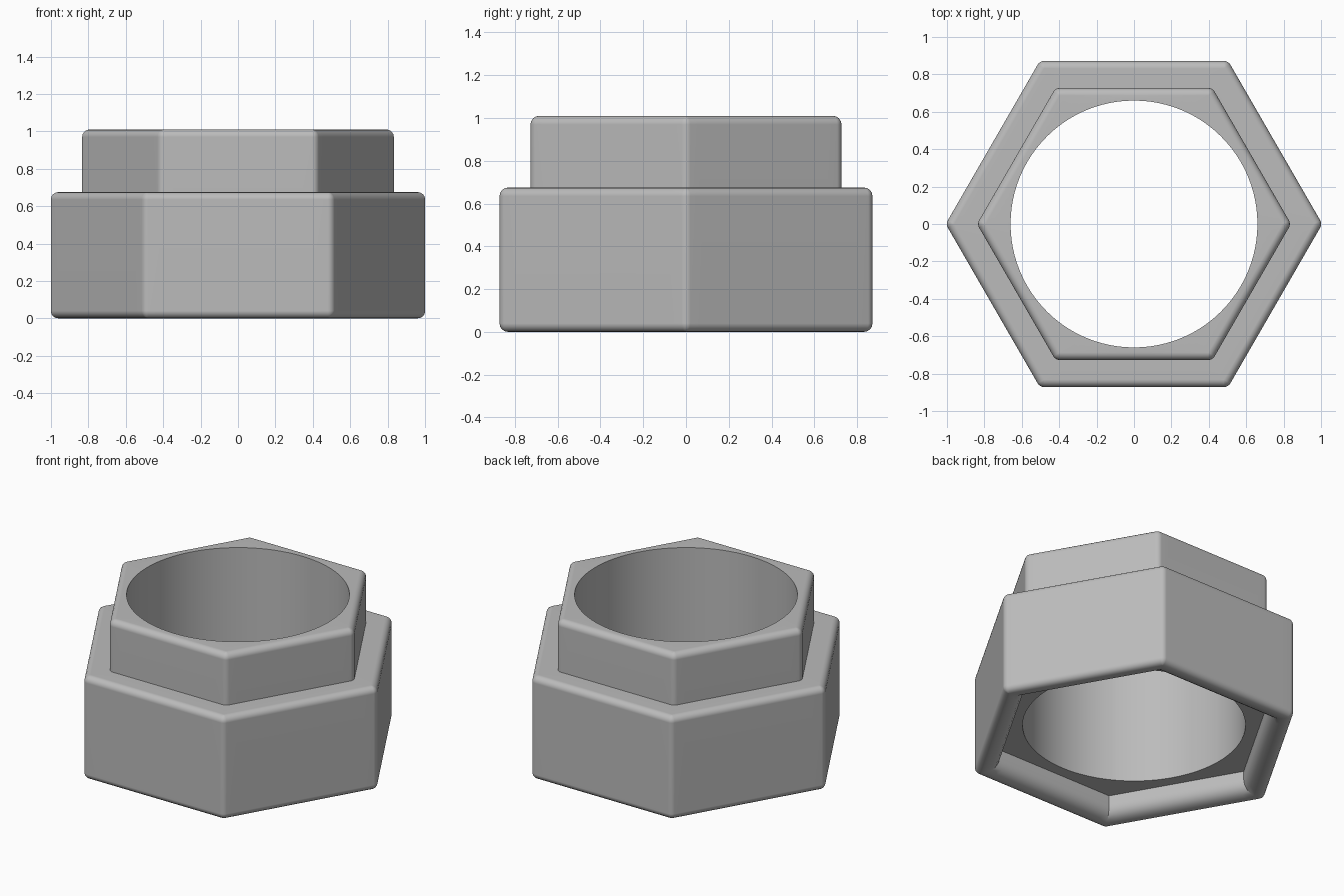
import bpy, bmesh
from math import sin, cos, tan, pi, radians

if "Cube" in bpy.data.objects:
    bpy.data.objects.remove(bpy.data.objects["Cube"])

# Main sizes (apothem = centre to flat side)
BASE, COLLAR, RECESS, BORE = 0.872, 0.727, 0.735, 0.66
STEP_Z, TOP_Z, RECESS_Z = 0.675, 1.01, 0.14
EDGE, FLARE = 0.04, 0.08
ARC, SIDE, STEPS = 4, 16, 4

grey = bpy.data.materials.new("plain grey")
colour = (0.5, 0.5, 0.5, 1)
grey.diffuse_color = colour
grey.use_nodes = True
grey.node_tree.nodes["Principled BSDF"].inputs["Base Color"].default_value = colour


def hexagon(apothem, radius):
    """Hexagon outline with rounded corners and evenly divided sides."""
    arcs = []
    for k in range(6):
        a = k * pi / 3
        c = (apothem - radius) / cos(pi / 6)
        arcs.append([(c * cos(a) + radius * cos(a + t), c * sin(a) + radius * sin(a + t))
                     for t in (radians(60) * (i / ARC - 0.5) for i in range(ARC + 1))])
    points = []
    for k, arc in enumerate(arcs):
        (x0, y0), (x1, y1) = arc[-1], arcs[(k + 1) % 6][0]
        points += arc
        points += [(x0 + (x1 - x0) * i / SIDE, y0 + (y1 - y0) * i / SIDE) for i in range(1, SIDE)]
    return points


def circle(radius):
    """Circle divided to line up with the hexagons."""
    return [(x * radius / (x * x + y * y) ** 0.5, y * radius / (x * x + y * y) ** 0.5)
            for x, y in hexagon(BASE, EDGE)]


quarter = [pi / 2 * i / STEPS for i in range(STEPS + 1)]
rings = []


def rounded(apothem, z, up):
    """Quarter-round outer edge, from bottom face to wall or wall to top."""
    for t in quarter:
        inset = EDGE * (1 - (cos(t) if up else sin(t)))
        drop = EDGE * (1 - (sin(t) if up else cos(t)))
        rings.append((hexagon(apothem - inset, EDGE - inset), z - drop if up else z + drop))


# Recess under the base, flaring out to the rim
rings.append((circle(BORE), RECESS_Z))
rings.append((hexagon(RECESS, 0), RECESS_Z))
for t in quarter:
    rings.append((hexagon(RECESS + FLARE * (1 - cos(t)), 0), FLARE * (1 - sin(t))))
# Base, collar and bore
rounded(BASE, 0, False)
rounded(BASE, STEP_Z, True)
rings.append((hexagon(COLLAR, EDGE), STEP_Z))
rounded(COLLAR, TOP_Z, True)
rings.append((circle(BORE), TOP_Z))

# Join the rings into one closed surface
bm = bmesh.new()
loops = [[bm.verts.new((x, y, z)) for x, y in outline] for outline, z in rings]
for a, b in zip(loops, loops[1:] + loops[:1]):
    for i in range(len(a)):
        j = (i + 1) % len(a)
        bm.faces.new((a[i], a[j], b[j], b[i]))
bmesh.ops.remove_doubles(bm, verts=bm.verts, dist=0.00001)
bmesh.ops.recalc_face_normals(bm, faces=bm.faces)
mesh = bpy.data.meshes.new("stepped_hex_ring")
bm.to_mesh(mesh)
bm.free()
mesh.materials.append(grey)

ring = bpy.data.objects.new("stepped_hex_ring", mesh)
bpy.context.collection.objects.link(ring)
bpy.ops.object.select_all(action="DESELECT")
bpy.context.view_layer.objects.active = ring
ring.select_set(True)
bpy.ops.object.shade_smooth_by_angle(angle=radians(30))
weighted = ring.modifiers.new("flat_sides", "WEIGHTED_NORMAL")
weighted.keep_sharp = True
